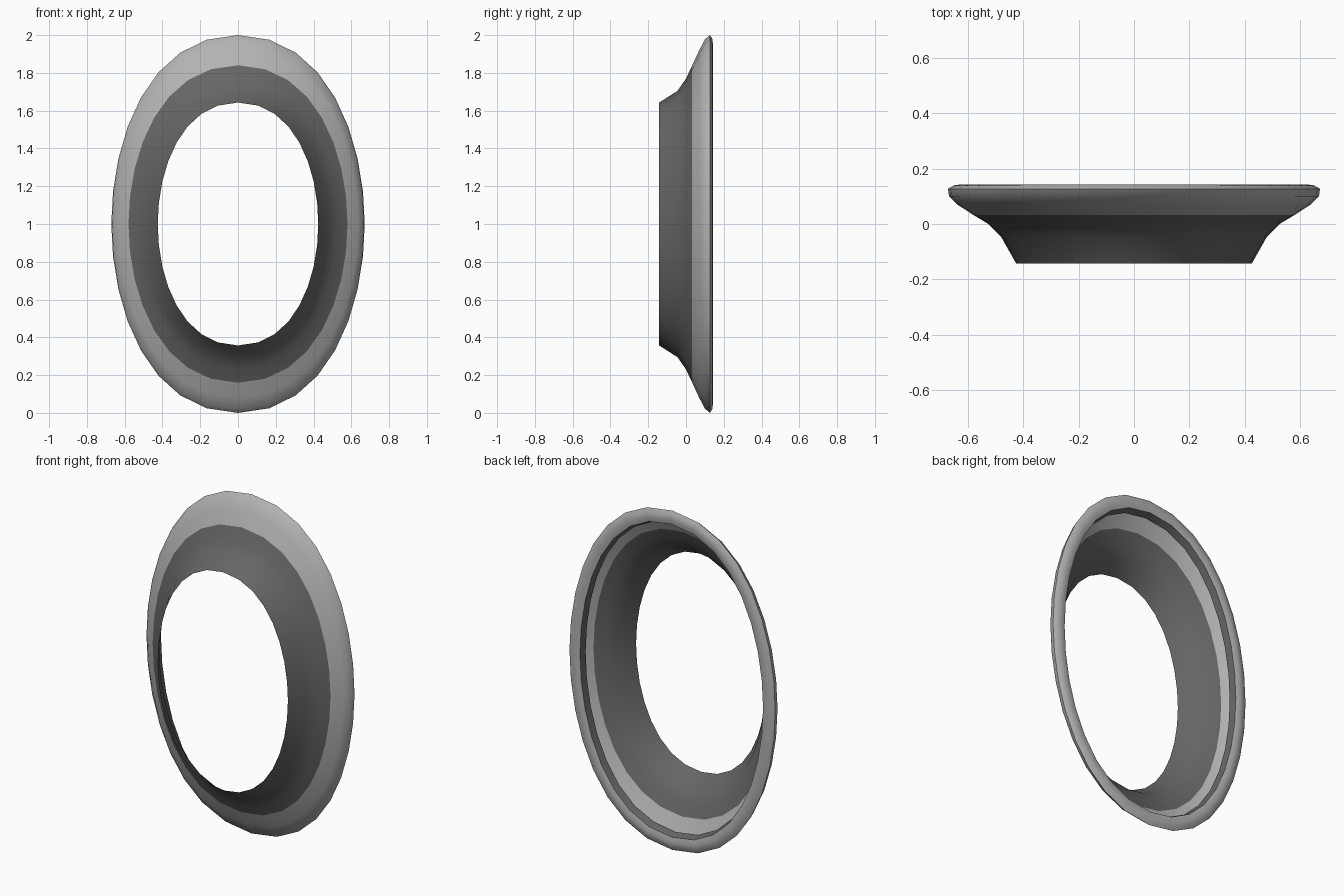
import bpy
import bmesh
import math

cube = bpy.data.objects.get("Cube")
if cube:
    bpy.data.objects.remove(cube, do_unlink=True)


def material(name, value):
    mat = bpy.data.materials.new(name)
    mat.use_nodes = True
    colour = (value, value, value, 1)
    mat.diffuse_color = colour
    mat.node_tree.nodes["Principled BSDF"].inputs["Base Color"].default_value = colour
    return mat


dark = material("dark grey", 0.13)
light = material("light grey", 0.45)


def quarter(t, handle_x=0.71, handle_z=0.45):
    """Point on a unit quarter oval, from the top to the side."""
    s = 1 - t
    a, b = 3 * t * s * s, 3 * t * t * s
    return a * handle_x + b + t ** 3, s ** 3 + a + b * handle_z


# One full oval outline, clockwise from the top as seen from the front
STEPS = 8
arc = [quarter(i / STEPS) for i in range(STEPS + 1)]
right_half = arc + [(x, -z) for x, z in reversed(arc[:-1])]
oval = right_half + [(-x, z) for x, z in reversed(right_half[1:-1])]


def oval_shell(name, profile, mat):
    """Loft the oval through (depth, half width, half height) rings."""
    bm = bmesh.new()
    rings = [[bm.verts.new((x * rx, y, 1 + z * rz)) for x, z in oval]
             for y, rx, rz in profile]
    n = len(oval)
    for near, far in zip(rings, rings[1:]):
        for i in range(n):
            j = (i + 1) % n
            bm.faces.new((near[i], near[j], far[j], far[i]))
    mesh = bpy.data.meshes.new(name)
    bm.to_mesh(mesh)
    bm.free()
    mesh.materials.append(mat)
    obj = bpy.data.objects.new(name, mesh)
    bpy.context.collection.objects.link(obj)
    bpy.ops.object.select_all(action="DESELECT")
    obj.select_set(True)
    bpy.context.view_layer.objects.active = obj
    bpy.ops.object.shade_smooth_by_angle(angle=math.radians(50))
    return obj


# Dark sleeve widening towards the back
oval_shell("sleeve", [(-0.142, 0.425, 0.643), (-0.045, 0.48, 0.705),
                      (0.0, 0.525, 0.77), (0.033, 0.58, 0.84)], dark)

# Light flared rim rolling over to the back
oval_shell("flared_rim", [(0.033, 0.58, 0.84), (0.07, 0.637, 0.92),
                          (0.1, 0.667, 0.978), (0.127, 0.671, 1.0),
                          (0.139, 0.65, 0.98), (0.143, 0.622, 0.952),
                          (0.135, 0.597, 0.922)], light)

# Dark inner lip behind the rim
oval_shell("inner_lip", [(0.135, 0.597, 0.922), (0.095, 0.588, 0.907)], dark)
